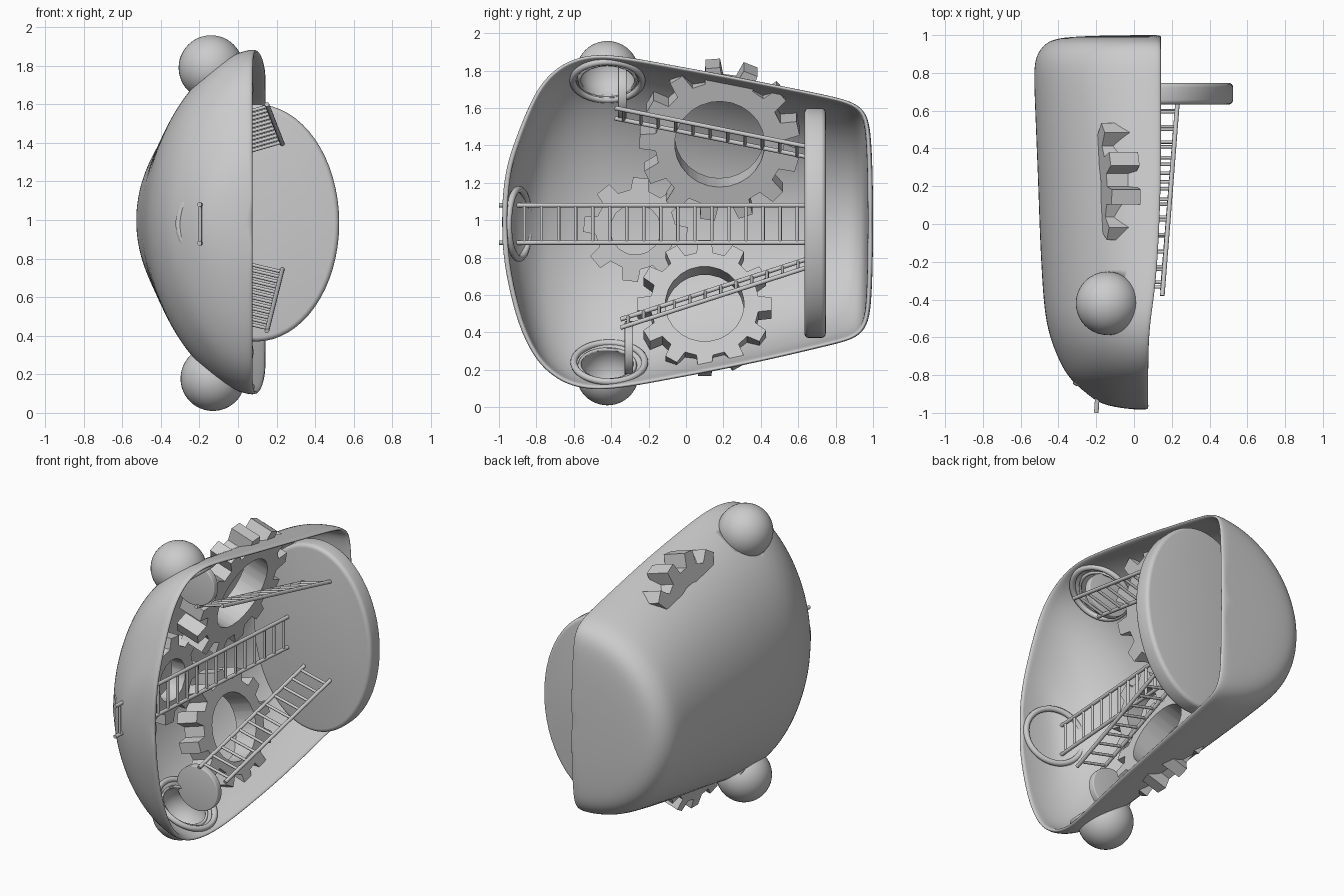
import bpy, bmesh, math
from mathutils import Vector, Matrix

if "Cube" in bpy.data.objects:
    bpy.data.objects.remove(bpy.data.objects["Cube"])


def make_object(name, bm, angle=35):
    bmesh.ops.recalc_face_normals(bm, faces=bm.faces)
    me = bpy.data.meshes.new(name)
    bm.to_mesh(me)
    bm.free()
    ob = bpy.data.objects.new(name, me)
    bpy.context.collection.objects.link(ob)
    bpy.context.view_layer.objects.active = ob
    ob.select_set(True)
    bpy.ops.object.shade_smooth_by_angle(angle=math.radians(angle))
    ob.select_set(False)
    return ob


def facing(center, normal):
    # matrix that moves local z onto the given normal
    rot = Vector(normal).to_track_quat('Z', 'Y').to_matrix().to_4x4()
    return Matrix.Translation(center) @ rot


def add_rod(bm, a, b, r):
    a, b = Vector(a), Vector(b)
    bmesh.ops.create_cone(bm, cap_ends=True, segments=12, radius1=r, radius2=r,
                          depth=(b - a).length, matrix=facing((a + b) / 2, b - a))


def ladder(name, start, end, width, rungs):
    start, end, width = Vector(start), Vector(end), Vector(width)
    bm = bmesh.new()
    add_rod(bm, start, end, 0.012)
    add_rod(bm, start + width, end + width, 0.012)
    for i in range(rungs):
        p = start.lerp(end, (i + 0.5) / rungs)
        add_rod(bm, p, p + width, 0.009)
    make_object(name, bm)


def gear(name, center, normal, teeth, outer, root, hole, thick, phase=0.0):
    bm = bmesh.new()
    step = math.tau / teeth
    loops = []
    for z in (-thick / 2, thick / 2):
        rim, bore = [], []
        for i in range(teeth):
            for f, r in ((-0.29, root), (-0.19, outer), (0.19, outer), (0.29, root)):
                a = (i + f) * step + phase
                c, s = math.cos(a), math.sin(a)
                rim.append(bm.verts.new((r * c, r * s, z)))
                bore.append(bm.verts.new((hole * c, hole * s, z)))
        loops.append((rim, bore))
    (r0, b0), (r1, b1) = loops
    n = len(r0)
    for i in range(n):
        j = (i + 1) % n
        for p, q in ((r0, b0), (r1, b1), (r0, r1), (b0, b1)):
            bm.faces.new((p[i], p[j], q[j], q[i]))
    bm.transform(facing(center, normal))
    make_object(name, bm, 28)


def ring(name, center, normal, major, minor):
    bm = bmesh.new()
    n, m = 48, 12
    grid = []
    for i in range(n):
        a = math.tau * i / n
        row = []
        for k in range(m):
            b = math.tau * k / m
            r = major + minor * math.cos(b)
            row.append(bm.verts.new((r * math.cos(a), r * math.sin(a), minor * math.sin(b))))
        grid.append(row)
    for i in range(n):
        for k in range(m):
            i2, k2 = (i + 1) % n, (k + 1) % m
            bm.faces.new((grid[i][k], grid[i2][k], grid[i2][k2], grid[i][k2]))
    bm.transform(facing(center, normal))
    make_object(name, bm, 180)


def disc(name, center, rx, rz, thick, bevel):
    # elliptical plate facing along y
    bm = bmesh.new()
    bmesh.ops.create_cone(bm, cap_ends=True, segments=64, radius1=1, radius2=1, depth=thick)
    bm.transform(Matrix.Translation(center) @ Matrix.Rotation(math.pi / 2, 4, 'X')
                 @ Matrix.Diagonal((rx, rz, 1, 1)))
    bm.normal_update()
    edges = [e for e in bm.edges if any(len(f.verts) > 4 for f in e.link_faces)]
    bmesh.ops.bevel(bm, geom=edges, offset=bevel, segments=4, profile=0.5, affect='EDGES')
    make_object(name, bm, 40)


def sphere_mesh(center, r):
    bm = bmesh.new()
    bmesh.ops.create_uvsphere(bm, u_segments=40, v_segments=24, radius=r,
                              matrix=Matrix.Translation(center))
    return bm


def bowl(name, center, r, rim_center, inward, wall):
    # hollow knob, opened through the wall it sits on
    bm = sphere_mesh(center, r)
    bmesh.ops.bisect_plane(bm, geom=bm.verts[:] + bm.edges[:] + bm.faces[:],
                           plane_co=rim_center, plane_no=inward, clear_outer=True)
    ob = make_object(name, bm, 60)
    mod = ob.modifiers.new("thickness", 'SOLIDIFY')
    mod.thickness = 0.015
    mod.offset = -1
    cutter = make_object(name + "_cutter", sphere_mesh(center, r - 0.008), 180)
    cutter.hide_render = True
    cutter.hide_viewport = True
    cut = wall.modifiers.new("opening", 'BOOLEAN')
    cut.operation = 'DIFFERENCE'
    cut.object = cutter


# open shell lofted along y: (y, top z, bottom z, outer x, rim x)
STATIONS = [
    (-0.983, 1.06, 0.92, 0.02, 0.07), (-0.975, 1.18, 0.81, -0.07, 0.07),
    (-0.953, 1.31, 0.67, -0.18, 0.07), (-0.90, 1.46, 0.45, -0.25, 0.07),
    (-0.82, 1.66, 0.28, -0.345, 0.07), (-0.74, 1.77, 0.19, -0.39, 0.07),
    (-0.64, 1.845, 0.125, -0.435, 0.072), (-0.52, 1.88, 0.098, -0.468, 0.08),
    (-0.40, 1.88, 0.10, -0.482, 0.098), (-0.25, 1.858, 0.122, -0.492, 0.115),
    (-0.05, 1.82, 0.16, -0.502, 0.128), (0.2, 1.775, 0.207, -0.51, 0.138),
    (0.45, 1.725, 0.26, -0.52, 0.14), (0.65, 1.685, 0.307, -0.528, 0.14),
    (0.8, 1.653, 0.343, -0.533, 0.14), (0.88, 1.63, 0.365, -0.525, 0.14),
    (0.94, 1.595, 0.40, -0.49, 0.14), (0.975, 1.54, 0.46, -0.44, 0.14),
    (0.99, 1.44, 0.55, -0.36, 0.14), (0.998, 1.25, 0.74, -0.18, 0.14),
    (1.0, 1.06, 0.93, 0.06, 0.14)]
bm = bmesh.new()
rows = []
for y, zt, zb, xo, rim in STATIONS:
    blend = min(max((y + 0.3) / 1.0, 0), 1)
    power = 1.15 * (1 - blend) + 0.95 * blend
    zc, h, rim = (zt + zb) / 2, (zt - zb) / 2 + 0.01, rim + 0.006
    row = []
    for k in range(19):
        t = math.pi * k / 18
        s = max(math.sin(t), 0.0) ** power
        row.append(bm.verts.new((rim - (rim - xo) * s, y, zc + h * math.cos(t))))
    rows.append(row)
for a, b in zip(rows, rows[1:]):
    for k in range(18):
        bm.faces.new((a[k], a[k + 1], b[k + 1], b[k]))
bm.faces.new(rows[0])
bm.faces.new(rows[-1])
shell = make_object("shell", bm, 180)
if min(shell.data.polygons, key=lambda p: p.center.x).normal.x > 0:
    shell.data.flip_normals()
solid = shell.modifiers.new("thickness", 'SOLIDIFY')
solid.thickness = 0.028
solid.offset = -1
sub = shell.modifiers.new("smooth", 'SUBSURF')
sub.levels = sub.render_levels = 2

# gears, the upper and lower ones leaning out through the wall
gear("upper_gear", (-0.17, 0.18, 1.43), (0.95, 0.0, -0.3), 13, 0.43, 0.345, 0.24, 0.16, 0.208)
gear("middle_gear", (-0.34, -0.27, 0.95), (1, 0, 0), 8, 0.28, 0.215, 0.135, 0.1, 0.68)
gear("lower_gear", (-0.17, 0.10, 0.53), (0.95, 0.0, 0.3), 12, 0.36, 0.29, 0.21, 0.15)

# ladders
ladder("upper_ladder", (0.15, -0.38, 1.60), (0.23, 0.64, 1.395), (-0.19, 0, -0.055), 11)
ladder("lower_ladder", (0.15, -0.35, 0.425), (0.23, 0.64, 0.745), (-0.19, 0, 0.045), 12)
ladder("middle_ladder", (-0.2, -1.0, 0.88), (-0.08, 0.64, 0.88), (0, 0, 0.2), 18)

# plates the ladders lean on
disc("big_plate", (0.095, 0.69, 0.985), 0.43, 0.615, 0.115, 0.025)
disc("upper_small_plate", (-0.07, -0.34, 1.68), 0.15, 0.14, 0.045, 0.006)
disc("lower_small_plate", (-0.07, -0.305, 0.315), 0.15, 0.145, 0.045, 0.006)

# hollow knobs through the wall with their collars
bowl("upper_knob", (-0.14, -0.42, 1.79), 0.168, (-0.10, -0.42, 1.745), (0.55, 0, -0.84), shell)
bowl("lower_knob", (-0.13, -0.42, 0.178), 0.168, (-0.10, -0.41, 0.24), (0.55, 0, 0.84), shell)
ring("upper_ring", (-0.09, -0.42, 1.745), (0.55, 0, -0.84), 0.185, 0.018)
ring("lower_ring", (-0.09, -0.41, 0.24), (0.55, 0, 0.84), 0.19, 0.018)
ring("front_ring", (-0.13, -0.893, 0.98), (0.3, 0.95, 0), 0.185, 0.018)
